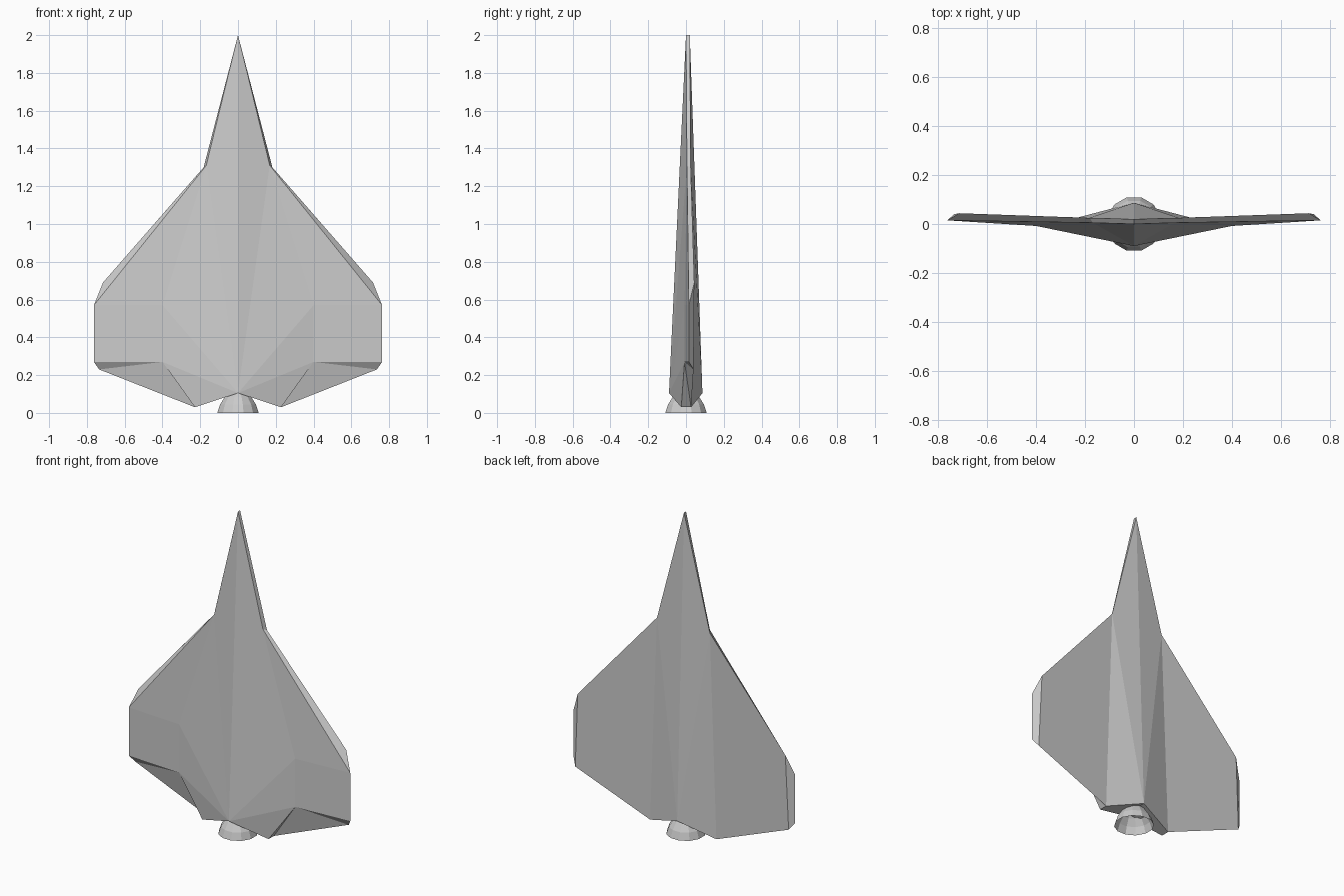
import bpy, bmesh, math

if "Cube" in bpy.data.objects:
    bpy.data.objects.remove(bpy.data.objects["Cube"])


def make_object(name, bm):
    bmesh.ops.recalc_face_normals(bm, faces=bm.faces)
    me = bpy.data.meshes.new(name)
    bm.to_mesh(me)
    bm.free()
    ob = bpy.data.objects.new(name, me)
    bpy.context.collection.objects.link(ob)
    return ob


# Right half of the hull: named corner points, f = front skin, b = back skin
P = {
    "nose_f": (0, 0.0, 2.0), "nose_b": (0, 0.02, 2.0),
    "root_f": (0.168, 0.005, 1.31), "root_b": (0.182, 0.025, 1.30),
    "knee_top": (0.40, -0.008, 0.57), "knee_low": (0.40, -0.008, 0.27),
    "tip_top_f": (0.763, 0.015, 0.57), "tip_low_f": (0.763, 0.015, 0.27),
    "tip_top_b": (0.715, 0.044, 0.69), "tip_low_b": (0.735, 0.040, 0.23),
    "tail_f": (0.228, -0.025, 0.03), "tail_b": (0.228, 0.027, 0.03),
    "keel_f": (0, -0.09, 0.105), "keel_b": (0, 0.087, 0.105),
}
FACES = [
    # front skin
    "nose_f keel_f root_f", "root_f keel_f knee_top",
    "knee_top keel_f knee_low", "knee_low keel_f tail_f",
    "root_f knee_top tip_top_f", "knee_top knee_low tip_low_f tip_top_f",
    # trailing edge
    "knee_low tail_f tail_b", "knee_low tail_b tip_low_b",
    "knee_low tip_low_b tip_low_f",
    # leading edge and wing tip
    "nose_f root_f root_b nose_b", "root_f tip_top_f tip_top_b root_b",
    "tip_top_f tip_low_f tip_low_b tip_top_b",
    # back skin and tail
    "nose_b root_b keel_b", "root_b tail_b keel_b",
    "root_b tip_top_b tip_low_b tail_b", "keel_f keel_b tail_b tail_f",
]
bm = bmesh.new()
verts = {k: bm.verts.new(co) for k, co in P.items()}
for f in FACES:
    bm.faces.new([verts[k] for k in f.split()])

# Mirror the half across x = 0
dup = bmesh.ops.duplicate(bm, geom=bm.verts[:] + bm.edges[:] + bm.faces[:])
for v in dup["geom"]:
    if isinstance(v, bmesh.types.BMVert):
        v.co.x *= -1
bmesh.ops.remove_doubles(bm, verts=bm.verts, dist=1e-4)
make_object("delta_wing_hull", bm)

# Open twelve-sided engine bell with a closed throat
SIDES = 12
PROFILE = [(0.113, 0.0), (0.098, 0.045), (0.072, 0.085), (0.05, 0.11)]
bm = bmesh.new()
rings = []
for r, z in PROFILE:
    rings.append([bm.verts.new((r * math.cos((i + 0.5) * math.tau / SIDES),
                                r * math.sin((i + 0.5) * math.tau / SIDES), z))
                  for i in range(SIDES)])
for a, b in zip(rings, rings[1:]):
    for i in range(SIDES):
        j = (i + 1) % SIDES
        bm.faces.new((a[i], a[j], b[j], b[i]))
bm.faces.new(rings[-1])
make_object("engine_nozzle", bm)
